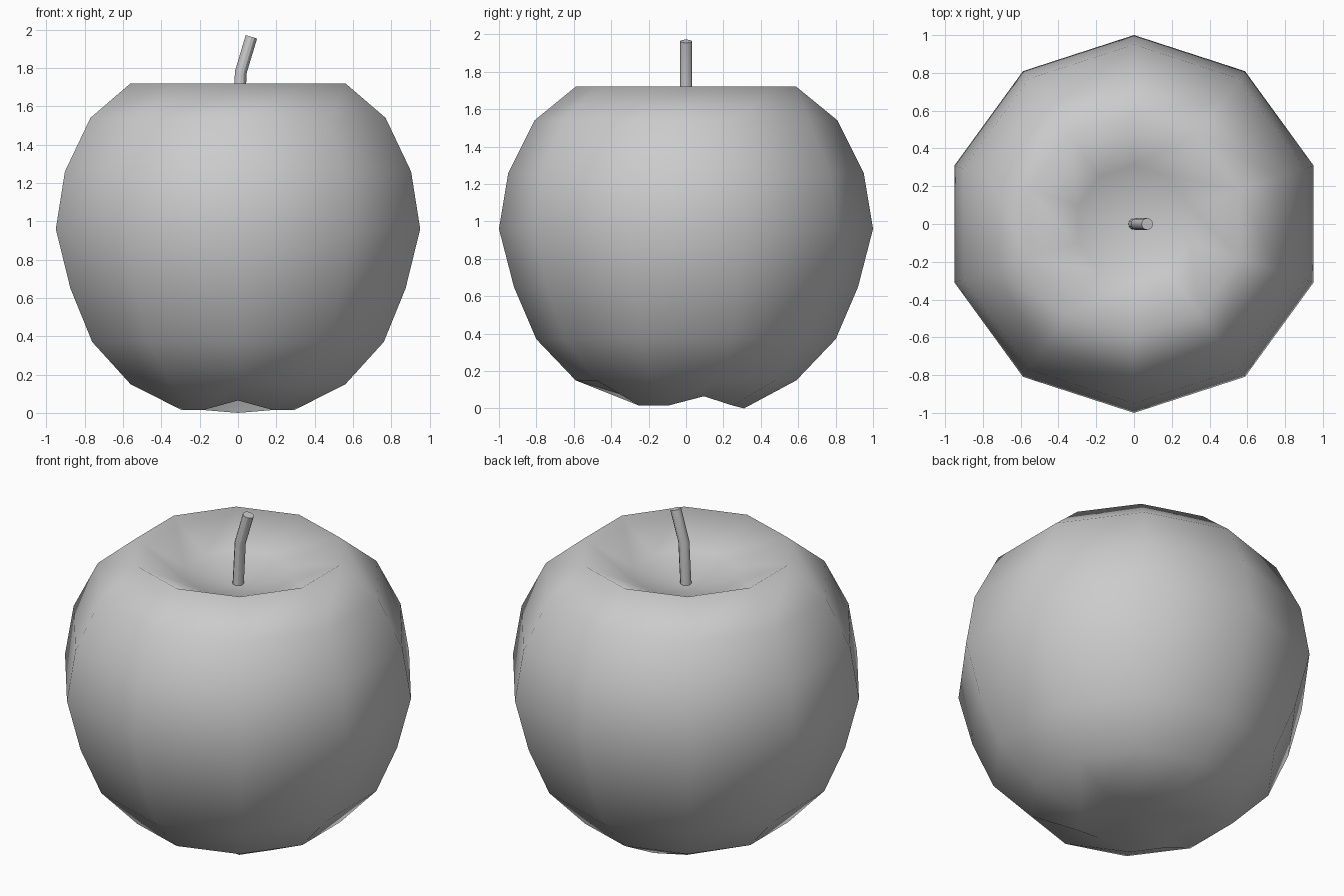
import bpy, bmesh
from math import cos, sin, pi
from mathutils import Vector

if "Cube" in bpy.data.objects:
    bpy.data.objects.remove(bpy.data.objects["Cube"])


def finish(bm, name):
    bmesh.ops.recalc_face_normals(bm, faces=bm.faces)
    mesh = bpy.data.meshes.new(name)
    bm.to_mesh(mesh)
    bm.free()
    obj = bpy.data.objects.new(name, mesh)
    bpy.context.collection.objects.link(obj)
    return obj


def bridge(bm, a, b):
    n = len(a)
    return [bm.faces.new((a[i], a[(i + 1) % n], b[(i + 1) % n], b[i])) for i in range(n)]


def fan(bm, ring, tip):
    n = len(ring)
    return [bm.faces.new((ring[i], ring[(i + 1) % n], tip)) for i in range(n)]


# Fruit body: ten-sided lathe, dimpled at both ends
SIDES = 10
profile = [(0.31, 0.015), (0.59, 0.15), (0.80, 0.37), (0.92, 0.65), (1.0, 0.96),
           (0.95, 1.26), (0.81, 1.54), (0.59, 1.72), (0.31, 1.59)]
bm = bmesh.new()
rings = []
for r, z in profile:
    rings.append([bm.verts.new((r * cos(2 * pi * i / SIDES - pi / 2),
                                r * sin(2 * pi * i / SIDES - pi / 2), z))
                  for i in range(SIDES)])
# Uneven base: three raised notches between the resting bumps
for i in (0, 3, 7):
    rings[0][i].co.z = 0.065
rings[0][5].co.z = 0.0
for a, b in zip(rings, rings[1:]):
    bridge(bm, a, b)
fan(bm, rings[0], bm.verts.new((0, 0, 0.10)))
fan(bm, rings[-1], bm.verts.new((0, 0, 1.52)))
for f in bm.faces:
    f.smooth = True
finish(bm, "fruit_body")

# Stem: bent tube with a slanted flat tip
bm = bmesh.new()
path = [((0, 0, 1.50), 0.0), ((0.015, 0, 1.78), 0.15), ((0.07, 0, 1.963), 0.29)]
rings = []
for centre, lean in path:
    u = Vector((cos(lean), 0, -sin(lean)))
    v = Vector((0, 1, 0))
    rings.append([bm.verts.new(Vector(centre) + 0.031 * (u * cos(2 * pi * i / 12) + v * sin(2 * pi * i / 12)))
                  for i in range(12)])
for a, b in zip(rings, rings[1:]):
    for f in bridge(bm, a, b):
        f.smooth = True
bm.faces.new(rings[0])
bm.faces.new(rings[-1])
stem = finish(bm, "stem")
bpy.context.view_layer.objects.active = stem
stem.select_set(True)
bpy.ops.object.shade_smooth_by_angle()
